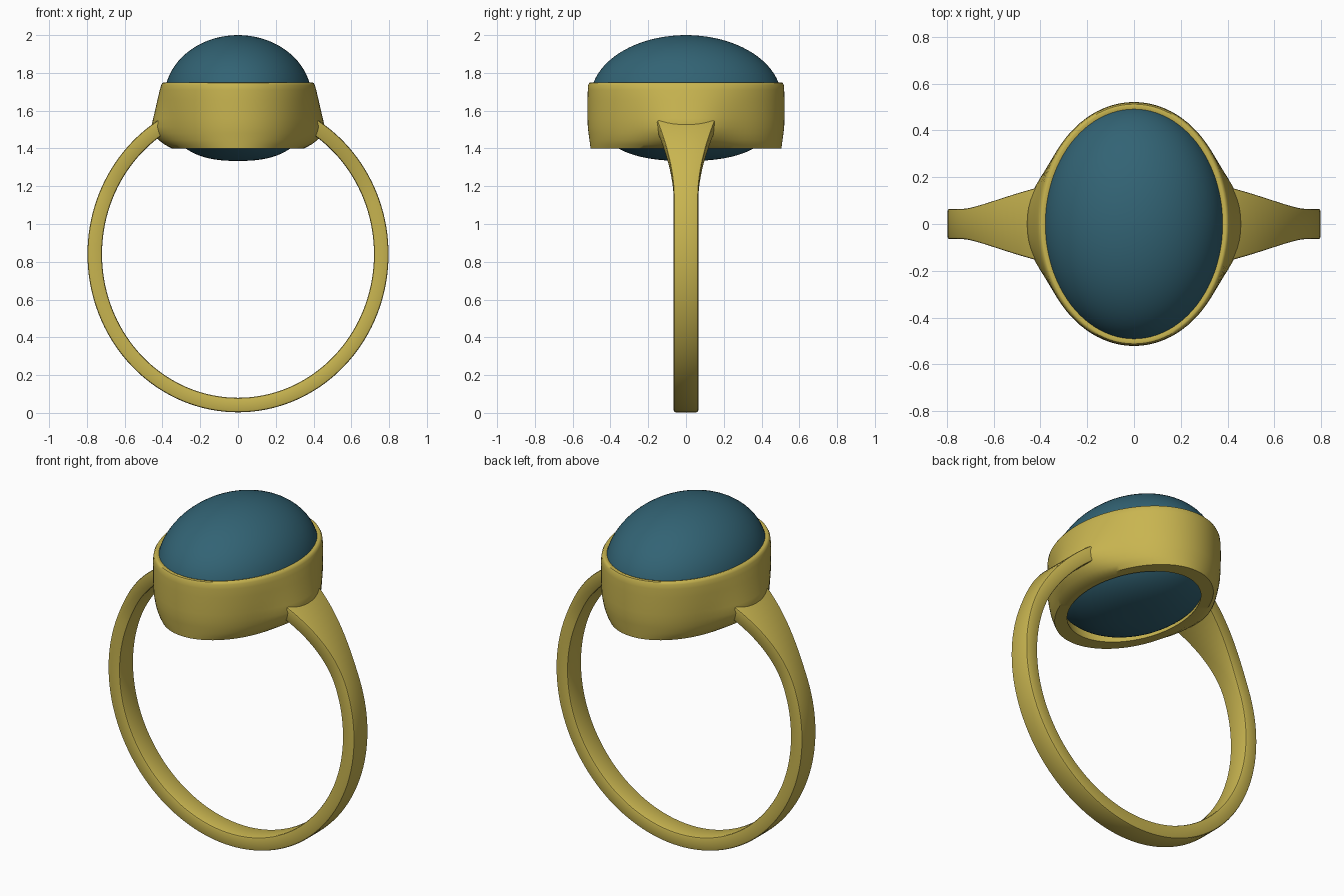
import bpy, bmesh
from math import sin, cos, pi, radians, exp, copysign

if "Cube" in bpy.data.objects:
    bpy.data.objects.remove(bpy.data.objects["Cube"])


def material(name, rgb):
    m = bpy.data.materials.new(name)
    m.diffuse_color = (*rgb, 1)
    m.use_nodes = True
    m.node_tree.nodes["Principled BSDF"].inputs["Base Color"].default_value = m.diffuse_color
    return m


def loft(name, rings, mat, angle, closed=False, caps=False):
    """Skin a list of equally sized vertex rings into one smooth object."""
    bm = bmesh.new()
    rows = [[bm.verts.new(p) for p in ring] for ring in rings]
    pairs = list(zip(rows, rows[1:]))
    if closed:
        pairs.append((rows[-1], rows[0]))
    for a, b in pairs:
        n = len(a)
        for i in range(n):
            j = (i + 1) % n
            bm.faces.new((a[i], a[j], b[j], b[i]))
    if caps:
        bm.faces.new(rows[0])
        bm.faces.new(rows[-1])
    bmesh.ops.recalc_face_normals(bm, faces=bm.faces)
    me = bpy.data.meshes.new(name)
    bm.to_mesh(me)
    bm.free()
    ob = bpy.data.objects.new(name, me)
    bpy.context.collection.objects.link(ob)
    me.materials.append(mat)
    bpy.ops.object.select_all(action='DESELECT')
    ob.select_set(True)
    bpy.context.view_layer.objects.active = ob
    bpy.ops.object.shade_smooth_by_angle(angle=radians(angle))
    return ob


def oval(z, rx, ry, flare=0.0, n=96):
    """Oval ring whose two x sides can swell out to meet the shoulders."""
    pts = []
    for i in range(n):
        a = 2 * pi * i / n
        x, y = rx * cos(a), ry * sin(a)
        x += copysign(flare * exp(-(abs(y) / 0.22) ** 3), x) if abs(x) > 1e-6 else 0
        pts.append((x, y, z))
    return pts


gold = material("gold", (0.58, 0.46, 0.08))
teal = material("teal_stone", (0.032, 0.125, 0.175))

# Band: open sweep, widening towards the shoulders
CZ, STEPS, END = 0.84, 120, radians(150)
BEV = 0.01
rings = []
for k in range(STEPS + 1):
    t = -END + 2 * END * k / STEPS
    z_out = CZ - 0.837 * cos(t)
    s = max(0.0, (z_out - 1.15) / 0.35)
    w = 0.065 + 0.07 * min(s, 1.15) ** 1.8
    # rounded rectangle section: (side, depth from inner 0 to outer 1)
    d = 0.13
    section = [(-w, d), (-w, 1 - d), (-w + BEV * 0.3, 1 - d * 0.3), (-w + BEV, 1),
               (w - BEV, 1), (w - BEV * 0.3, 1 - d * 0.3), (w, 1 - d), (w, d),
               (w - BEV * 0.3, d * 0.3), (w - BEV, 0), (-w + BEV, 0), (-w + BEV * 0.3, d * 0.3)]
    rings.append([((0.72 + 0.077 * u) * sin(t), y, CZ - (0.76 + 0.077 * u) * cos(t))
                  for y, u in section])
loft("band", rings, gold, 40, caps=True)

# Bezel: outer wall from bottom to rim, then inner wall back down
profile = [(1.40, 0.35, 0.505, 0.0), (1.42, 0.37, 0.508, 0.018), (1.445, 0.387, 0.511, 0.034),
           (1.48, 0.397, 0.516, 0.050), (1.515, 0.404, 0.520, 0.055), (1.56, 0.409, 0.521, 0.040),
           (1.61, 0.411, 0.521, 0.026), (1.66, 0.412, 0.521, 0.014), (1.71, 0.411, 0.520, 0.003),
           (1.735, 0.407, 0.518, 0.0), (1.747, 0.400, 0.512, 0.0), (1.75, 0.392, 0.504, 0.0),
           (1.745, 0.376, 0.488, 0.0), (1.50, 0.33, 0.45, 0.0), (1.40, 0.30, 0.42, 0.0)]
loft("bezel", [oval(*p) for p in profile], gold, 42, closed=True)

# Stone: elliptical dome above, flatter belly below
SZ, H = 1.667, 0.333
rings = []
N = 40
for k in range(N + 1):
    a = -pi / 2 + pi * k / N
    e = 2 / 2.5 if a < 0 else 1.0
    r = max(abs(cos(a)) ** e, 0.0005)
    z = SZ + copysign(H * abs(sin(a)) ** e, a)
    rings.append(oval(z, 0.39 * r, 0.505 * r))
loft("stone", rings, teal, 60, caps=True)
